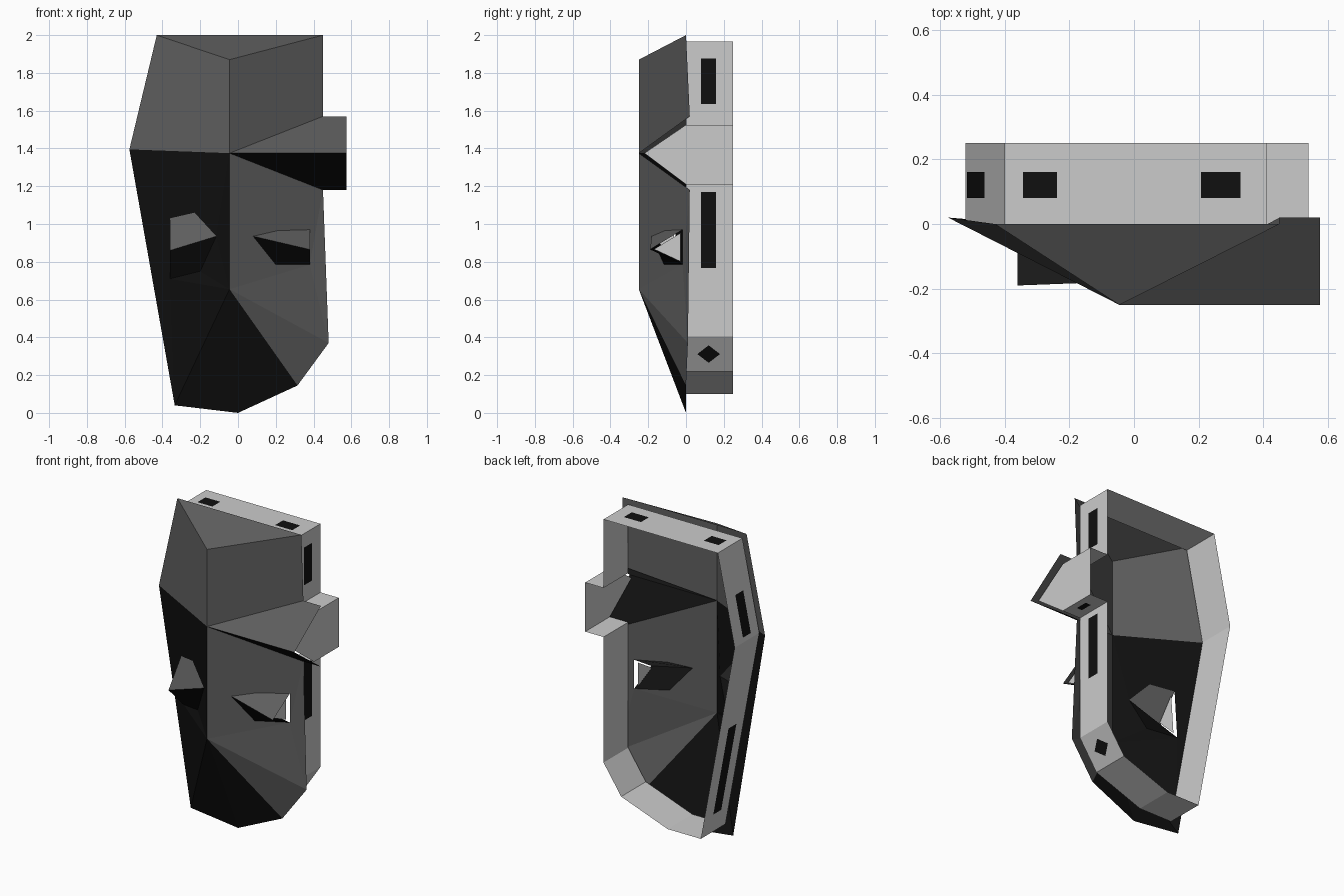
import bpy
from mathutils import Vector
from mathutils.geometry import tessellate_polygon

if "Cube" in bpy.data.objects:
    bpy.data.objects.remove(bpy.data.objects["Cube"])


def material(name, v):
    m = bpy.data.materials.new(name)
    m.diffuse_color = (v, v, v, 1)
    m.use_nodes = True
    m.node_tree.nodes["Principled BSDF"].inputs["Base Color"].default_value = m.diffuse_color
    return m


DARK, BLACK = material("dark_grey", 0.11), material("black", 0.005)


def build(name, polys, mats=()):
    """polys: list of (points, material index); every polygon gets its own corners."""
    verts, faces, idx = [], [], []
    for pts, mi in polys:
        faces.append(range(len(verts), len(verts) + len(pts)))
        verts += [tuple(p) for p in pts]
        idx.append(mi)
    me = bpy.data.meshes.new(name)
    me.from_pydata(verts, [], [list(f) for f in faces])
    for m in mats:
        me.materials.append(m)
    for p, mi in zip(me.polygons, idx):
        p.material_index = mi
    me.update()
    ob = bpy.data.objects.new(name, me)
    bpy.context.collection.objects.link(ob)
    return ob


def on_plane(a, b, c, x, z):
    """Point with given x, z on the plane through a, b, c."""
    n = (b - a).cross(c - a)
    return Vector((x, a.y - (n.x * (x - a.x) + n.z * (z - a.z)) / n.y, z))


def with_hole(outer, hole, mi):
    pts = outer + hole
    tris = tessellate_polygon([outer, hole])
    return [([pts[i] for i in t], mi) for t in tris]


V = Vector
# Ridge down the middle and the outline of the front shell
r_top, r_mid, r_low = [V((-0.045, -0.25, z)) for z in (1.87, 1.375, 0.655)]
top_l, top_r = V((-0.43, 0, 2)), V((0.45, 0, 2))
temple, jaw_l = V((-0.575, 0.02, 1.395)), V((-0.335, 0, 0.04))
chin, chin_r, jaw_r = V((0, 0, 0)), V((0.315, 0, 0.145)), V((0.48, 0.01, 0.37))
b_top, b_bot = V((0.45, 0.02, 1.57)), V((0.45, 0.02, 1.18))
e_top, e_bot = V((0.575, 0.02, 1.57)), V((0.575, 0.02, 1.18))
e_mid = V((0.575, -0.25, 1.375))


def eye(plane, outline, ridge_end):
    """Outline runs tip, top inner, top outer, bottom outer, bottom inner."""
    return [on_plane(*plane, x, z) for x, z in outline], V(ridge_end)


hole_r, end_r = eye((r_mid, b_bot, r_low),
                    [(0.08, 0.935), (0.21, 0.965), (0.38, 0.97), (0.38, 0.785), (0.2, 0.785)],
                    (0.38, -0.19, 0.865))
hole_l, end_l = eye((r_mid, temple, jaw_l),
                    [(-0.115, 0.935), (-0.23, 1.06), (-0.36, 1.03), (-0.36, 0.71), (-0.2, 0.75)],
                    (-0.36, -0.19, 0.86))

# Front shell panels
panels = [
    ([top_l, r_top, top_r], 0),
    ([top_l, temple, r_mid, r_top], 0),
    ([top_r, r_top, r_mid, b_top], 0),
    ([b_top, r_mid, e_mid, e_top], 0),
    ([b_bot, e_bot, e_mid, r_mid], 1),
    ([r_low, chin_r, jaw_r], 0),
    ([r_low, chin, chin_r], 1),
    ([r_low, jaw_l, chin], 1),
]
panels += with_hole([r_mid, r_low, jaw_r, b_bot], hole_r, 0)
panels += with_hole([r_mid, temple, jaw_l, r_low], hole_l, 1)
build("mask_shell", panels, (DARK, BLACK))

# Eye hoods: folded wedge over each opening, with a pale inset end cap
for side, hole, end in (("right", hole_r, end_r), ("left", hole_l, end_l)):
    tip, a, b, c, d = hole
    build(side + "_eye_hood", [([tip, a, b, end], 0), ([tip, end, c, d], 1)], (DARK, BLACK))
    s = 1 if end.x > 0 else -1
    mid = (b + c + end) / 3
    cap = [mid.lerp(p, 0.82) - V((s * 0.02, 0, 0)) for p in (b, end, c)]
    build(side + "_eye_cap", [(cap, 0)])

# Open rim band behind the shell
rim = [(-0.40, 1.965), (0.41, 1.965), (0.41, 1.525), (0.54, 1.525), (0.54, 1.21), (0.41, 1.21),
       (0.41, 0.405), (0.285, 0.22), (-0.045, 0.10), (-0.28, 0.10), (-0.52, 1.39)]
segs = list(zip(rim, rim[1:] + rim[:1]))
walls = [([(p[0], 0, p[1]), (q[0], 0, q[1]), (q[0], 0.25, q[1]), (p[0], 0.25, p[1])], 0)
         for p, q in segs]
# Triangular end plate closing the brow, with its small ledges
plate = [V((0.54, 0, 1.525)), V((0.54, -0.22, 1.375)), V((0.54, 0, 1.21))]
walls.append((plate, 0))
build("rim_band", walls)

# Dark strap patches on the rim: segment, start, end along it
patches = []
for i, t0, t1 in [(0, 0.07, 0.2), (0, 0.75, 0.9), (1, 0.2, 0.75), (4, 0.3, 0.6),
                  (5, 0.05, 0.55), (9, 0.1, 0.55), (10, 0.05, 0.5)]:
    p, q = [V((c[0], 0, c[1])) for c in segs[i]]
    d = (q - p).normalized()
    off = V((-d.z, 0, d.x)) * 0.002
    patches.append(([p.lerp(q, t) + off + V((0, y, 0))
                     for t, y in ((t0, 0.08), (t1, 0.08), (t1, 0.16), (t0, 0.16))], 0))
# Diamond patch on the lower right facet
p, q = [V((c[0], 0, c[1])) for c in segs[6]]
off = V((q.z - p.z, 0, p.x - q.x)).normalized() * -0.002
patches.append(([p.lerp(q, t) + off + V((0, y, 0))
                 for t, y in ((0.25, 0.12), (0.5, 0.06), (0.75, 0.12), (0.5, 0.18))], 0))
build("strap_patches", patches, (BLACK,))
